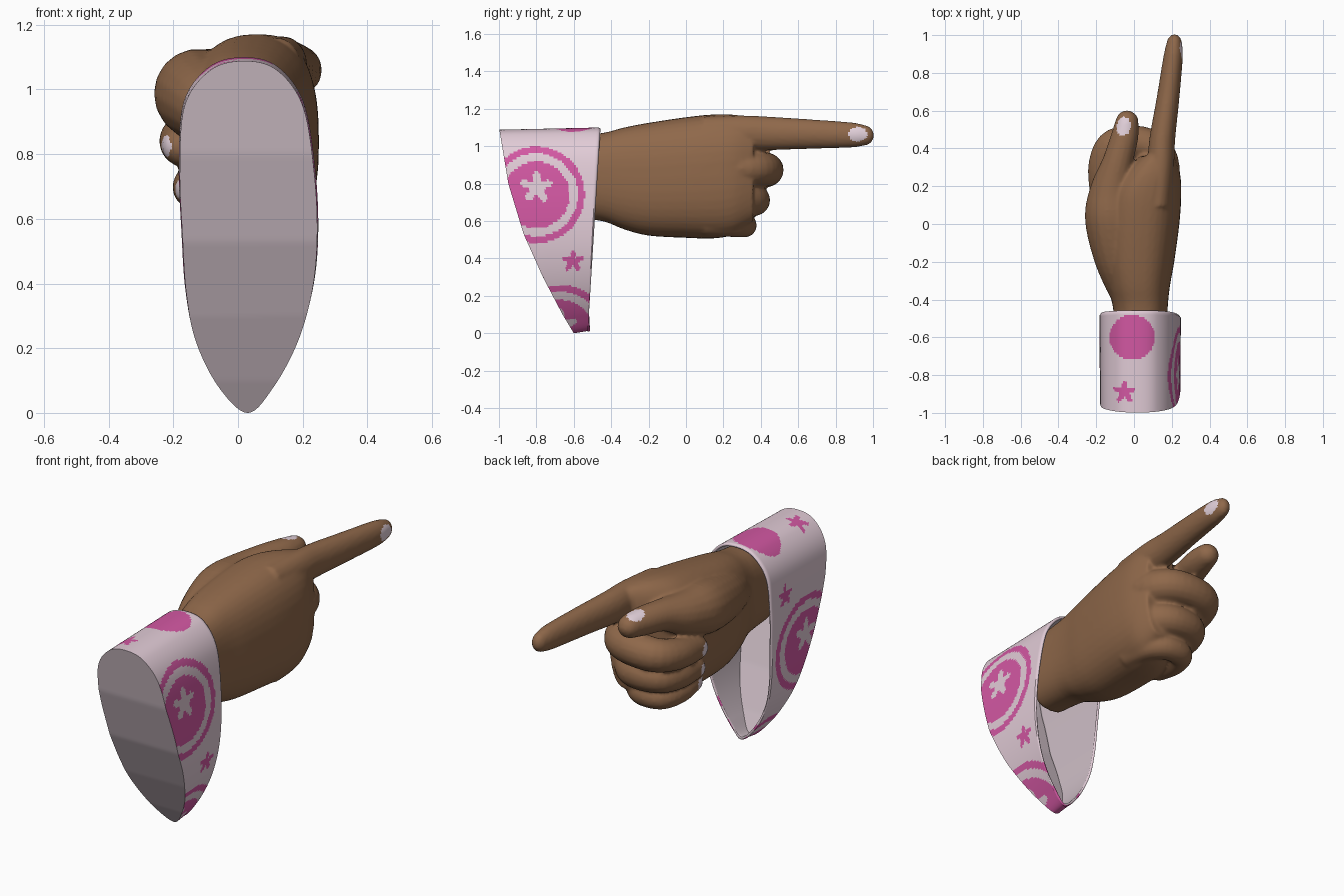
import bpy, bmesh, math
from mathutils import Vector

if "Cube" in bpy.data.objects:
    bpy.data.objects.remove(bpy.data.objects["Cube"])


def material(name, r, g, b):
    lin = [((c / 255 + 0.055) / 1.055) ** 2.4 for c in (r, g, b)]
    m = bpy.data.materials.new(name)
    m.diffuse_color = (*lin, 1)
    m.use_nodes = True
    m.node_tree.nodes["Principled BSDF"].inputs["Base Color"].default_value = m.diffuse_color
    return m


skin = material("brown_skin", 143, 104, 74)
nail = material("pale_nail", 226, 208, 218)
cloth = material("pale_pink_cloth", 226, 204, 215)
pink = material("magenta_print", 211, 88, 163)
lining = material("cloth_lining", 206, 190, 198)


def add_object(name, bm, mats):
    bmesh.ops.recalc_face_normals(bm, faces=bm.faces)
    me = bpy.data.meshes.new(name)
    bm.to_mesh(me)
    bm.free()
    for m in mats:
        me.materials.append(m)
    ob = bpy.data.objects.new(name, me)
    bpy.context.collection.objects.link(ob)
    return ob


def spline(pts, steps, closed=False):
    """Catmull-Rom curve through points of any dimension."""
    n = len(pts)
    get = (lambda i: pts[i % n]) if closed else (lambda i: pts[max(0, min(n - 1, i))])
    out = []
    for i in range(n if closed else n - 1):
        for k in range(steps):
            t = k / steps
            out.append([0.5 * (2 * b + (c - a) * t + (2 * a - 5 * b + 4 * c - d) * t * t
                               + (3 * b - a - 3 * c + d) * t ** 3)
                        for a, b, c, d in zip(get(i - 1), get(i), get(i + 1), get(i + 2))])
    if not closed:
        out.append(list(pts[-1]))
    return out


def loft(bm, rings):
    """Closed volume through rings of equal length."""
    vs = [[bm.verts.new(p) for p in r] for r in rings]
    n = len(vs[0])
    for a, b in zip(vs, vs[1:]):
        for j in range(n):
            bm.faces.new((a[j], a[(j + 1) % n], b[(j + 1) % n], b[j]))
    bm.faces.new(vs[0][::-1])
    bm.faces.new(vs[-1])


def finger(bm, pts, squeeze=1.0, seg=18):
    """Rounded tube through (x, y, z, radius) points; squeeze narrows it sideways."""
    path = [(Vector(p[:3]), p[3]) for p in spline(pts, 5)]
    tang = [(path[min(i + 1, len(path) - 1)][0] - path[max(i - 1, 0)][0]).normalized()
            for i in range(len(path))]
    stations = [(p, r, t) for (p, r), t in zip(path, tang)]
    p, r, t = stations[-1]
    stations += [(p + t * r * o, r * s, t) for o, s in ((.4, .9), (.7, .7), (.9, .4), (.98, .15))]
    rings = []
    for p, r, t in stations:
        side = t.cross(Vector((0, 0, 1))).normalized()
        up = side.cross(t)
        rings.append([p + side * r * squeeze * math.cos(a) + up * r * math.sin(a)
                      for a in (math.tau * k / seg for k in range(seg))])
    loft(bm, rings)


# ---- hand: palm, thumb and fingers fused into one smooth skin ----
bm = bmesh.new()
palm = [(-.64, -.10, .17, .62, 1.05), (-.45, -.11, .178, .60, 1.07),
        (-.33, -.14, .19, .555, 1.10), (-.2, -.165, .213, .522, 1.125),
        (0, -.17, .24, .51, 1.155), (.15, -.15, .25, .507, 1.17),
        (.26, -.08, .245, .53, 1.168), (.36, .03, .215, .60, 1.15)]
rings = []
for y, x0, x1, z0, z1 in spline(palm, 4):
    ring = []
    for k in range(40):
        c, s = math.cos(math.tau * k / 40), math.sin(math.tau * k / 40)
        sup = lambda v: math.copysign(abs(v) ** .8, v)
        ring.append(((x0 + x1) / 2 + (x1 - x0) / 2 * sup(c), y,
                     (z0 + z1) / 2 + (z1 - z0) / 2 * sup(s)))
    rings.append(ring)
loft(bm, rings)
# index finger
finger(bm, [(.12, .1, 1.06, .10), (.14, .3, 1.07, .095), (.15, .45, 1.068, .09),
            (.178, .65, 1.065, .08), (.207, .88, 1.06, .068), (.213, .95, 1.058, .056)], .76)
# thumb
finger(bm, [(-.03, -.36, .90, .10), (-.085, -.18, .95, .125), (-.122, .03, .985, .138),
            (-.118, .18, 1.01, .115), (-.085, .33, 1.045, .082), (-.05, .46, 1.05, .073),
            (-.037, .54, 1.052, .062)])
# middle, ring and little finger
finger(bm, [(.15, .12, .88, .09), (.145, .33, .88, .092), (.06, .422, .878, .09),
            (-.10, .42, .865, .087), (-.162, .31, .845, .08), (-.168, .16, .825, .066)])
finger(bm, [(.135, .1, .72, .085), (.125, .28, .715, .088), (.05, .36, .712, .085),
            (-.08, .35, .71, .08), (-.13, .25, .70, .072), (-.132, .12, .69, .06)])
finger(bm, [(.12, .1, .59, .07), (.10, .25, .582, .068), (.04, .31, .577, .064),
            (-.06, .30, .577, .062), (-.10, .20, .58, .058), (-.10, .08, .59, .05)])
hand = add_object("pointing_hand", bm, [skin, nail])
rm = hand.modifiers.new("fuse", 'REMESH')
rm.mode = 'VOXEL'
rm.voxel_size = .0105
sm = hand.modifiers.new("soften", 'SMOOTH')
sm.factor = .5
sm.iterations = 4
dg = bpy.context.evaluated_depsgraph_get()
fused = bpy.data.meshes.new_from_object(hand.evaluated_get(dg))
hand.modifiers.clear()
hand.data = fused
fused.materials.clear()
fused.materials.append(skin)
fused.materials.append(nail)
# nails: faces within small ellipsoids
nails = [((.255, .92, 1.065), (.03, .052, .04)), ((-.06, .52, 1.115), (.042, .052, .035)),
         ((-.235, .14, .825), (.035, .05, .036)), ((-.195, .10, .69), (.035, .045, .033)),
         ((-.155, .07, .59), (.035, .04, .03))]
for f in fused.polygons:
    f.use_smooth = True
    f.material_index = int(any(sum(((a - b) / r) ** 2 for a, b, r in zip(f.center, c, rad)) < 1
                               for c, rad in nails))

# ---- sleeve: hanging oval cuff, open at the hand end ----
outline = [(.02, 1.088), (.12, 1.06), (.20, .95), (.235, .75), (.245, .55), (.23, .38),
           (.185, .22), (.11, .08), (.03, 0), (-.06, .08), (-.13, .22), (-.16, .37),
           (-.172, .55), (-.18, .75), (-.165, .95), (-.085, 1.06)]
back_edge = [(0, -.60), (.10, -.66), (.30, -.765), (.53, -.868), (.80, -.95), (1.1, -1.0)]


def back_y(z):
    for (z0, y0), (z1, y1) in zip(back_edge, back_edge[1:]):
        if z <= z1:
            return y0 + (y1 - y0) * (z - z0) / (z1 - z0)
    return back_edge[-1][1]


def star(u, v, r):
    return math.hypot(u, v) < r * (.7 + .3 * math.cos(5 * (math.atan2(v, u) - math.pi / 2)))


def target(u, v):
    d = math.hypot(u, v)
    return (d < .178 and not star(u, v - .04, .09)) or .222 < d < .258


def printed(c):
    """True where the magenta print covers the cloth."""
    x, y, z = c
    if z > 1.0 and -.15 < x < .19:
        if math.hypot(x + .01, y + .6) < .12 or star(x + .05, y + .89, .062):
            return True
    if x > .03:
        return target(y + .8, z - .74) or star(y + .605, z - .385, .06) or target(y + .67, z)
    return target(y + .79, z - .5) or star(y + .6, z - .82, .06) or target(y + .62, z + .12)


bm = bmesh.new()
loop = spline(outline, 15, closed=True)
n, rows = len(loop), 46
grid = []
for i in range(rows + 1):
    t = i / rows
    s = 1.015 if i < rows else .985            # rim turns in slightly
    s = 1 + (s - 1) * t
    grid.append([bm.verts.new((.03 + (x - .03) * s,
                               back_y(z) + (-.525 + .068 * z / 1.09 - back_y(z)) * t,
                               z + .012 * t * (1 if i < rows else .6))) for x, z in loop])
for a, b in zip(grid, grid[1:]):
    for j in range(n):
        k = (j + 1) % n
        f = bm.faces.new((a[j], a[k], b[k], b[j]))
        f.material_index = int(printed(f.calc_center_median()))
# closed back of the sleeve, in level strips
end = grid[0]
for j in range(n // 2):
    vs = [end[j], end[j + 1], end[(n - j - 1) % n], end[(n - j) % n]]
    f = bm.faces.new(list(dict.fromkeys(vs)))
    f.material_index = 2
sleeve = add_object("sleeve", bm, [cloth, pink, lining])
bpy.ops.object.select_all(action='DESELECT')
sleeve.select_set(True)
bpy.context.view_layer.objects.active = sleeve
bpy.ops.object.shade_smooth_by_angle(angle=math.radians(35))
so = sleeve.modifiers.new("thickness", 'SOLIDIFY')
so.thickness = .012
so.offset = -1
so.material_offset = 2
